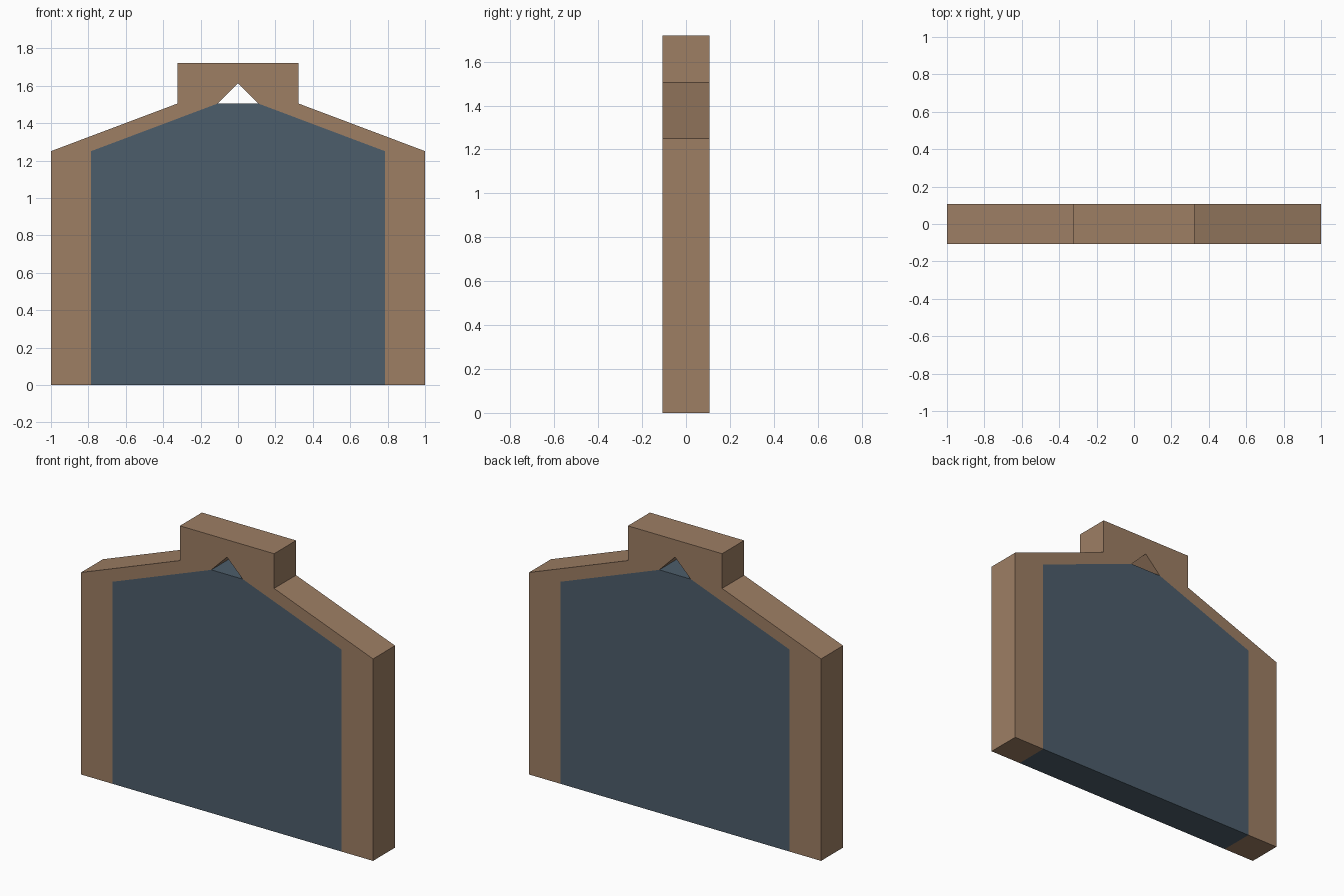
import bpy
import bmesh

if "Cube" in bpy.data.objects:
    bpy.data.objects.remove(bpy.data.objects["Cube"])

T = 0.215          # timber thickness
D = T / 2          # half depth
EAVE, NECK = 1.25, 1.505
TOP = NECK + T


def material(name, rgb):
    m = bpy.data.materials.new(name)
    m.diffuse_color = (*rgb, 1)
    m.use_nodes = True
    m.node_tree.nodes["Principled BSDF"].inputs["Base Color"].default_value = m.diffuse_color
    return m


def prism(name, profile, mat):
    """Extrude an x/z outline through the full depth."""
    bm = bmesh.new()
    face = bm.faces.new([bm.verts.new((x, -D, z)) for x, z in profile])
    ext = bmesh.ops.extrude_face_region(bm, geom=[face])
    verts = [v for v in ext["geom"] if isinstance(v, bmesh.types.BMVert)]
    bmesh.ops.translate(bm, verts=verts, vec=(0, 2 * D, 0))
    bmesh.ops.recalc_face_normals(bm, faces=bm.faces[:])
    mesh = bpy.data.meshes.new(name)
    bm.to_mesh(mesh)
    bm.free()
    mesh.materials.append(mat)
    ob = bpy.data.objects.new(name, mesh)
    bpy.context.collection.objects.link(ob)
    return ob


def mirrored(half):
    """Left copy of the right-hand points, in reverse order."""
    return [(-x, z) for x, z in reversed(half)]


wood = material("brown wood", (0.337, 0.209, 0.127))
slate = material("dark slate", (0.073, 0.110, 0.147))

# Right halves of the outlines, from the ground up
outer = [(1, 0), (1, EAVE), (D + T, NECK), (D + T, TOP)]
inner = [(1 - T, 0), (1 - T, EAVE), (D, NECK)]
peak = [(0, NECK + D)]

# Arched frame: posts, sloped beams and the cap block with its notch
prism("frame", outer + mirrored(outer) + [(-x, z) for x, z in inner]
      + peak + list(reversed(inner)), wood)

# Panel filling the opening, flat topped below the notch
prism("panel", inner + mirrored(inner), slate)
